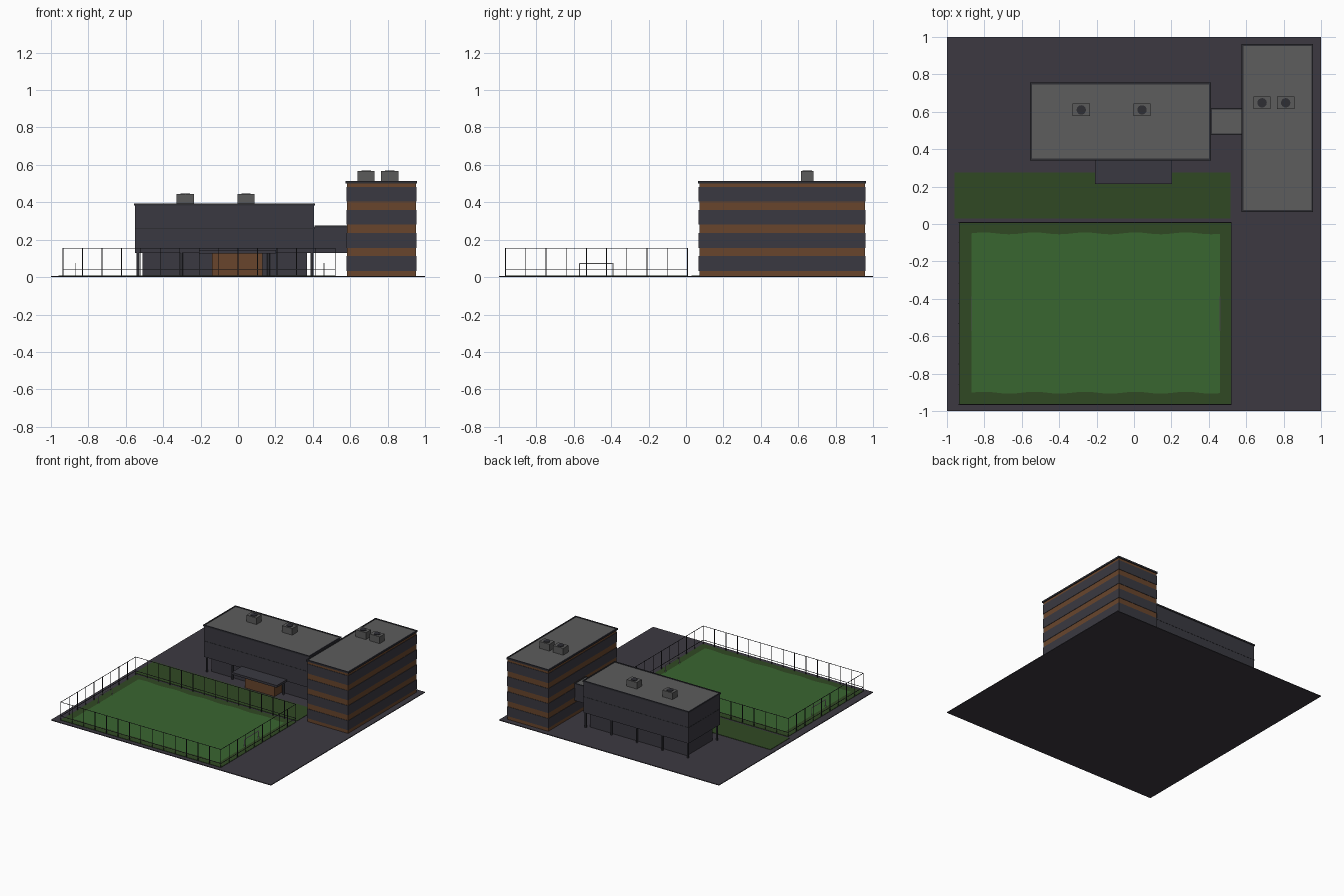
import bpy, bmesh, math
from mathutils import Matrix

if "Cube" in bpy.data.objects:
    bpy.data.objects.remove(bpy.data.objects["Cube"])


def mat(name, r, g, b):
    """Flat colour given as 0-255 sRGB."""
    m = bpy.data.materials.new(name)
    m.diffuse_color = [((c / 255 + 0.055) / 1.055) ** 2.4 for c in (r, g, b)] + [1]
    m.use_nodes = True
    m.node_tree.nodes["Principled BSDF"].inputs["Base Color"].default_value = m.diffuse_color
    return m


ASPHALT = mat("asphalt", 60, 57, 65)
WALL = mat("dark_wall", 58, 57, 65)
ROOF = mat("roof_grey", 93, 93, 93)
UNIT = mat("unit_grey", 91, 91, 91)
BROWN = mat("brown_cladding", 104, 69, 44)
FRAME = mat("dark_metal", 46, 46, 52)
GRASS = mat("dark_grass", 48, 73, 35)
PITCH = mat("pitch_green", 57, 102, 48)
WHITE = mat("goal_white", 225, 225, 225)


def finish(name, bm, material):
    me = bpy.data.meshes.new(name)
    bm.to_mesh(me)
    bm.free()
    me.materials.append(material)
    ob = bpy.data.objects.new(name, me)
    bpy.context.collection.objects.link(ob)
    return ob


def boxes(name, material, *spans):
    """One object from boxes given as (x0, x1, y0, y1, z0, z1)."""
    bm = bmesh.new()
    for x0, x1, y0, y1, z0, z1 in spans:
        m = Matrix.Translation(((x0 + x1) / 2, (y0 + y1) / 2, (z0 + z1) / 2))
        m = m @ Matrix.Diagonal((x1 - x0, y1 - y0, z1 - z0, 1))
        bmesh.ops.create_cube(bm, size=1, matrix=m)
    return finish(name, bm, material)


def cylinders(name, material, spots, r, z0, z1, sides=16):
    bm = bmesh.new()
    for x, y in spots:
        bmesh.ops.create_cone(bm, cap_ends=True, segments=sides, radius1=r, radius2=r,
                              depth=z1 - z0, matrix=Matrix.Translation((x, y, (z0 + z1) / 2)))
    return finish(name, bm, material)


def parapet_roof(name, x0, x1, y0, y1, z0, z1, w=0.01):
    """Grey roof deck with a dark raised rim."""
    boxes(name + "_deck", ROOF, (x0 + w, x1 - w, y0 + w, y1 - w, z0, z1 - 0.004))
    boxes(name + "_parapet", FRAME,
          (x0, x1, y0, y0 + w, z0, z1), (x0, x1, y1 - w, y1, z0, z1),
          (x0, x0 + w, y0 + w, y1 - w, z0, z1), (x1 - w, x1, y0 + w, y1 - w, z0, z1))


# Site
boxes("site_base", ASPHALT, (-1, 1, -1, 1, 0, 0.006))
boxes("lawn_strip", GRASS, (-0.96, 0.515, 0.03, 0.275, 0.004, 0.009))
boxes("field_border", GRASS, (-0.935, 0.52, -0.965, 0.01, 0.004, 0.009))

# Pitch with gently waving long edges
bm = bmesh.new()
n = 60
xs = [-0.87 + 1.33 * i / n for i in range(n + 1)]
wave = lambda x: 0.005 * math.sin((x + 0.87) * 2 * math.pi / 0.27)
loop = [(x, -0.902 + wave(x)) for x in xs] + [(x, -0.05 + wave(x)) for x in reversed(xs)]
bm.faces.new([bm.verts.new((x, y, 0.011)) for x, y in loop])
finish("pitch", bm, PITCH)

# Fence posts and rails
FX0, FX1, FY0, FY1, H, T = -0.935, 0.52, -0.965, 0.008, 0.157, 0.002
posts = []
for i in range(15):
    x = FX0 + (FX1 - FX0) * i / 14
    posts += [(x - T, x + T, y - T, y + T, 0.005, H) for y in (FY0, FY1)]
for i in range(1, 9):
    y = FY0 + (FY1 - FY0) * i / 9
    posts += [(x - T, x + T, y - T, y + T, 0.005, H) for x in (FX0, FX1)]
boxes("fence_posts", FRAME, *posts)
rails = []
for z in (0.04, H - 0.002):
    rails += [(FX0, FX1, y - 0.0015, y + 0.0015, z - 0.0015, z + 0.0015) for y in (FY0, FY1)]
    rails += [(x - 0.0015, x + 0.0015, FY0, FY1, z - 0.0015, z + 0.0015) for x in (FX0, FX1)]
boxes("fence_rails", FRAME, *rails)

# Goals
for side, x in (("left", -0.87), ("right", 0.46)):
    g = 0.0025
    boxes(side + "_goal", WHITE,
          (x - g, x + g, -0.57 - g, -0.57 + g, 0.008, 0.076),
          (x - g, x + g, -0.39 - g, -0.39 + g, 0.008, 0.076),
          (x - g, x + g, -0.57, -0.39, 0.071, 0.076))

# Main hall: recessed ground floor, overhanging upper floors, columns
boxes("hall_ground_floor", WALL, (-0.51, 0.37, 0.385, 0.715, 0.005, 0.13))
boxes("hall_upper_floors", WALL, (-0.55, 0.407, 0.345, 0.752, 0.13, 0.384))
boxes("hall_floor_seam", FRAME, (-0.5515, 0.4085, 0.3435, 0.7535, 0.258, 0.262))
parapet_roof("hall_roof", -0.555, 0.411, 0.34, 0.757, 0.382, 0.394)
cylinders("hall_columns", FRAME,
          [(-0.535 + 0.2325 * i, y) for i in range(5) for y in (0.36, 0.737)], 0.008, 0.005, 0.131)

# Entrance
boxes("entrance_box", BROWN, (-0.14, 0.13, 0.29, 0.39, 0.005, 0.127))
boxes("entrance_canopy", WALL, (-0.208, 0.202, 0.215, 0.35, 0.126, 0.144))

# Bridge between the buildings
boxes("bridge", WALL, (0.40, 0.585, 0.48, 0.617, 0.13, 0.268))
parapet_roof("bridge_roof", 0.408, 0.582, 0.476, 0.621, 0.266, 0.275, 0.008)

# Tower: brown core wrapped by four dark window bands
boxes("tower_core", BROWN, (0.582, 0.951, 0.071, 0.956, 0.005, 0.503))
boxes("tower_window_bands", WALL,
      *[(0.579, 0.954, 0.068, 0.959, z, z + 0.078) for z in (0.034, 0.157, 0.280, 0.403)])
parapet_roof("tower_roof", 0.575, 0.958, 0.064, 0.963, 0.501, 0.515)

# Rooftop units with round fans
for part, y, z0, z1, xs in (("hall", 0.61, 0.388, 0.444, (-0.282, 0.043)),
                            ("tower", 0.648, 0.508, 0.567, (0.685, 0.811))):
    boxes(part + "_roof_units", UNIT,
          *[(x - 0.046, x + 0.046, y - 0.033, y + 0.033, z0, z1) for x in xs])
    cylinders(part + "_roof_fans", FRAME, [(x, y) for x in xs], 0.025, z1 - 0.002, z1 + 0.004, 20)
